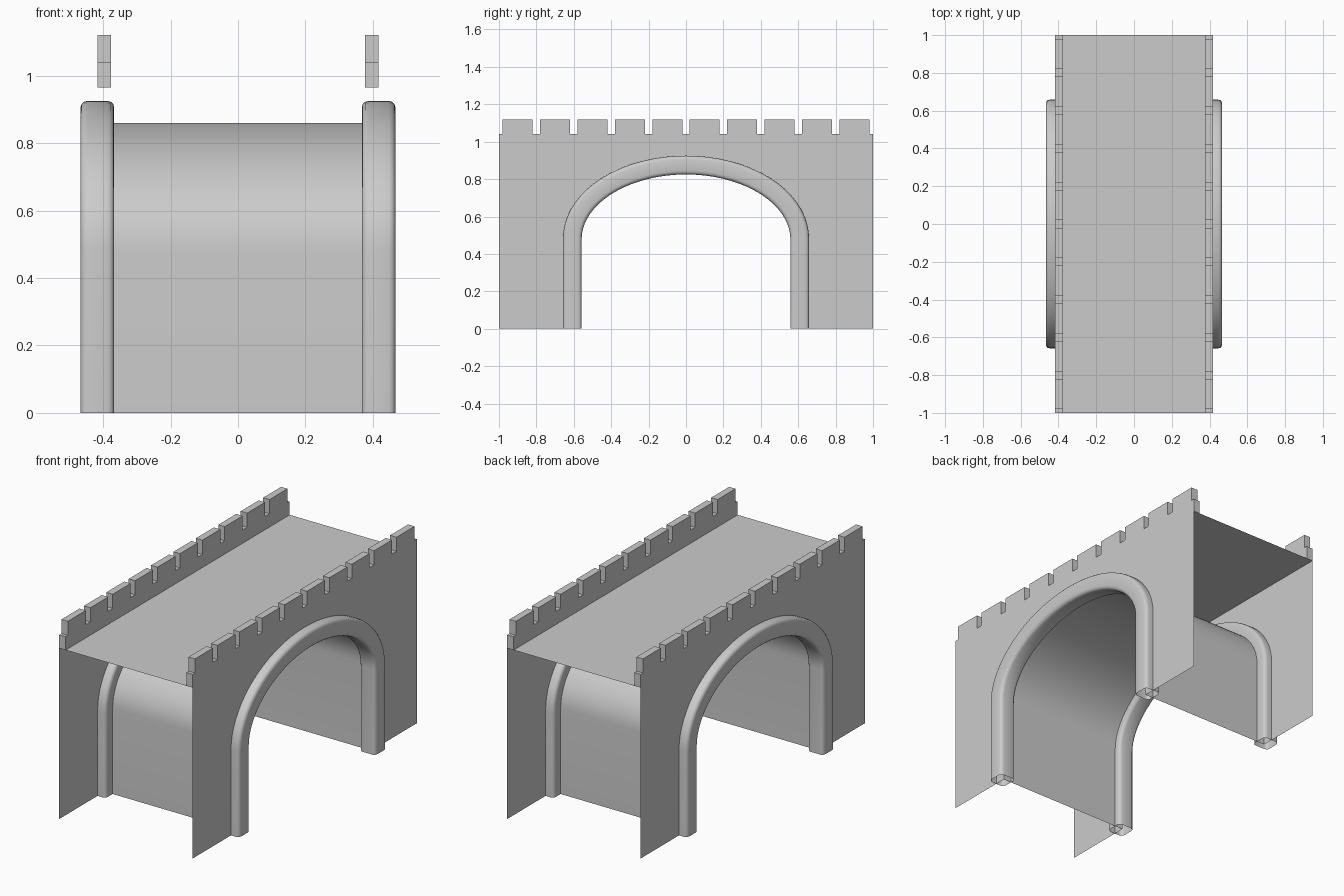
import bpy, bmesh, math
from mathutils import Vector

old = bpy.data.objects.get("Cube")
if old:
    bpy.data.objects.remove(old, do_unlink=True)

WALL_X, DECK_Z = 0.417, 0.965
SPRING_Z, SEGMENTS = 0.48, 36

stone = bpy.data.materials.new("grey stone")
stone.use_nodes = True
colour = (0.6, 0.6, 0.6, 1)
stone.diffuse_color = colour
stone.node_tree.nodes["Principled BSDF"].inputs["Base Color"].default_value = colour


def make(name, verts, faces, smooth=None):
    mesh = bpy.data.meshes.new(name)
    mesh.from_pydata(verts, [], faces)
    mesh.materials.append(stone)
    obj = bpy.data.objects.new(name, mesh)
    bpy.context.collection.objects.link(obj)
    if smooth:
        bpy.ops.object.select_all(action='DESELECT')
        obj.select_set(True)
        bpy.context.view_layer.objects.active = obj
        bpy.ops.object.shade_smooth_by_angle(angle=math.radians(smooth))
    return obj


def recalc(obj):
    bm = bmesh.new()
    bm.from_mesh(obj.data)
    bmesh.ops.recalc_face_normals(bm, faces=bm.faces)
    bm.to_mesh(obj.data)
    bm.free()


def arch(half_width, top):
    """Points (y, z) up one leg, over a half ellipse and down the other leg."""
    pts = [(-half_width, 0)]
    for i in range(SEGMENTS + 1):
        a = math.pi * (1 - i / SEGMENTS)
        pts.append((half_width * math.cos(a), SPRING_Z + (top - SPRING_Z) * math.sin(a)))
    return pts + [(half_width, 0)]


def rounded_square(half, radius):
    """Cross-section points with softly rounded corners."""
    pts = []
    for k in range(4):
        mid = math.pi / 4 + k * math.pi / 2
        cx = math.copysign(half - radius, math.cos(mid))
        cy = math.copysign(half - radius, math.sin(mid))
        for j in range(4):
            a = k * math.pi / 2 + j * math.pi / 6
            pts.append((cx + radius * math.cos(a), cy + radius * math.sin(a)))
    return pts


# Road deck, a single sheet
make("deck", [(-WALL_X, -1, DECK_Z), (WALL_X, -1, DECK_Z),
              (WALL_X, 1, DECK_Z), (-WALL_X, 1, DECK_Z)], [(0, 1, 2, 3)])

# Tunnel lining, an open sheet under the arch
opening = arch(0.595, 0.86)
verts = [(x, y, z) for y, z in opening for x in (-WALL_X, WALL_X)]
faces = [(2 * i, 2 * i + 1, 2 * i + 3, 2 * i + 2) for i in range(len(opening) - 1)]
make("tunnel_lining", verts, faces, smooth=40)

# Battlement outline: ten merlons on a low base
battlement = [(-1, DECK_Z), (-1, 1.04)]
for i in range(10):
    y = -0.9 + 0.2 * i
    battlement += [(y - 0.08, 1.04), (y - 0.08, 1.12), (y + 0.08, 1.12), (y + 0.08, 1.04)]
battlement += [(1, 1.04), (1, DECK_Z)]

centre_line = [Vector(p) for p in arch(0.608, 0.875)]
section = rounded_square(0.05, 0.02)

for side, s in (("left", 1), ("right", -1)):
    # Side wall sheet with the arch cut out
    outline = [(-1, 0)] + opening + [(1, 0), (1, DECK_Z), (-1, DECK_Z)]
    order = range(len(outline)) if s > 0 else reversed(range(len(outline)))
    make(side + "_wall", [(s * WALL_X, y, z) for y, z in outline], [tuple(order)])

    # Parapet extruded inwards from the wall face
    n = len(battlement)
    verts = [(s * x, y, z) for x in (WALL_X, WALL_X - 0.04) for y, z in battlement]
    faces = [tuple(range(n)), tuple(range(n, 2 * n))]
    faces += [(i, (i + 1) % n, (i + 1) % n + n, i + n) for i in range(n)]
    recalc(make(side + "_parapet", verts, faces))

    # Arch moulding swept along the opening, open at the feet
    verts, m = [], len(section)
    last = len(centre_line) - 1
    for i, p in enumerate(centre_line):
        t = (centre_line[min(i + 1, last)] - centre_line[max(i - 1, 0)]).normalized()
        if i in (0, 1, last - 1, last):
            t = Vector((0, 1 if i < 2 else -1))
        out = Vector((-t.y, t.x))
        for u, v in section:
            q = p + out * v
            verts.append((s * WALL_X + u, q.x, q.y))
    faces = [(i * m + j, i * m + (j + 1) % m, (i + 1) * m + (j + 1) % m, (i + 1) * m + j)
             for i in range(last) for j in range(m)]
    recalc(make(side + "_arch_moulding", verts, faces, smooth=60))
